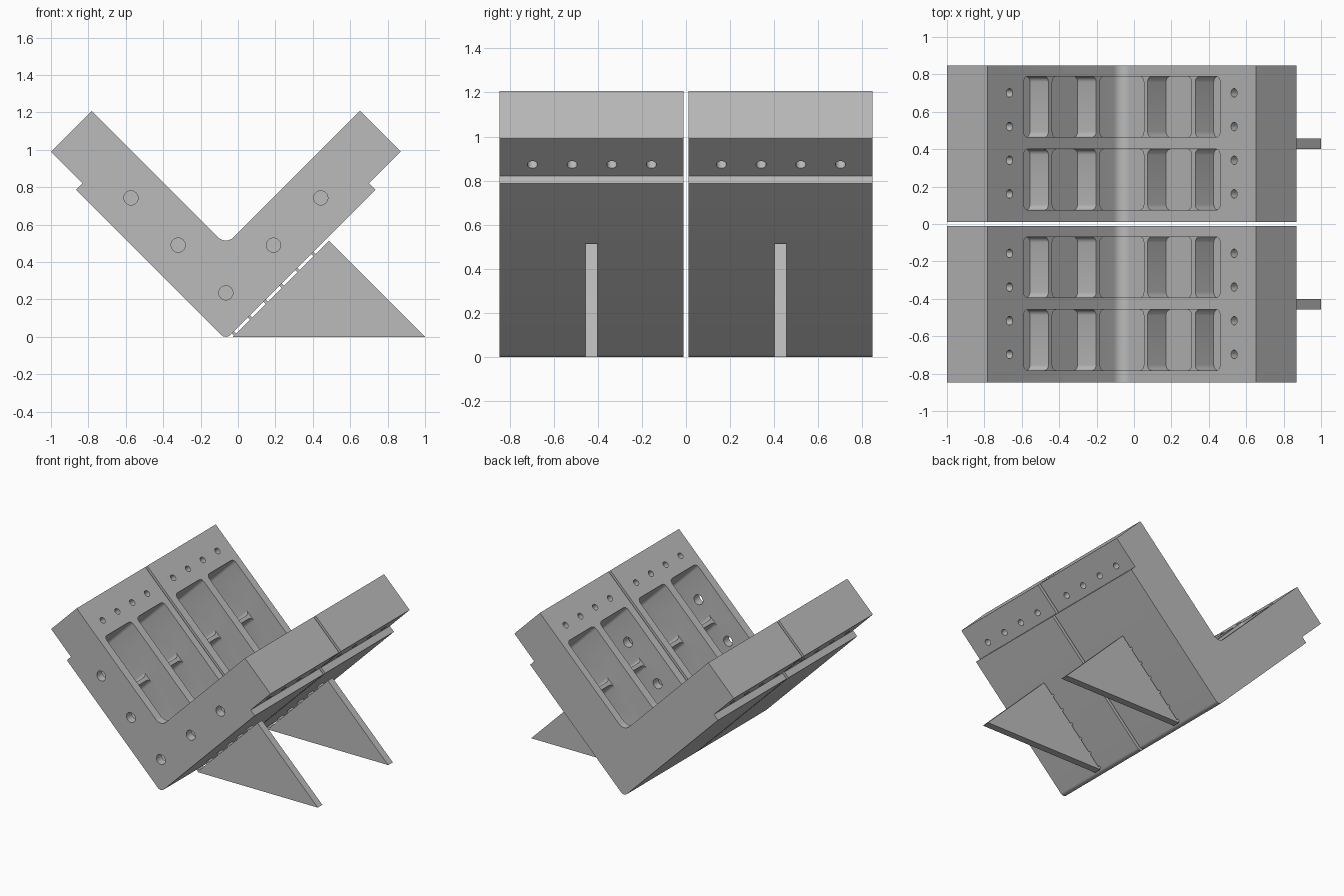
import bpy, bmesh, math
from mathutils import Vector, Matrix

if "Cube" in bpy.data.objects:
    bpy.data.objects.remove(bpy.data.objects["Cube"])

CX = -0.065          # x of the V's plane of symmetry
WIDTH = 0.836        # length of each block along y
STARTS = (-0.847, 0.011)

grey = bpy.data.materials.new("grey plastic")
grey.diffuse_color = (0.5, 0.5, 0.5, 1)
grey.use_nodes = True
grey.node_tree.nodes["Principled BSDF"].inputs["Base Color"].default_value = grey.diffuse_color


def arm(c, n, side=1):
    """Arm coordinates (c along the arm, n height above the outer skin) to x, z."""
    return (CX + side * (c - n) / 2, (c + n) / 2)


def arc(centre, r, a0, a1, steps=8):
    angles = [math.radians(a0 + (a1 - a0) * i / steps) for i in range(steps + 1)]
    return [(centre[0] + r * math.cos(a), centre[1] + r * math.sin(a)) for a in angles]


def finish(bm, name):
    bmesh.ops.recalc_face_normals(bm, faces=bm.faces)
    me = bpy.data.meshes.new(name)
    bm.to_mesh(me)
    bm.free()
    me.materials.append(grey)
    ob = bpy.data.objects.new(name, me)
    bpy.context.collection.objects.link(ob)
    return ob


def prism(name, pts, y0, y1, round_c=()):
    """Extrude an x-z profile along y; round the plan corners at the given c values."""
    bm = bmesh.new()
    face = bm.faces.new([bm.verts.new((x, y0, z)) for x, z in pts])
    ext = bmesh.ops.extrude_face_region(bm, geom=[face])
    moved = [g for g in ext["geom"] if isinstance(g, bmesh.types.BMVert)]
    bmesh.ops.translate(bm, verts=moved, vec=(0, y1 - y0, 0))
    bmesh.ops.recalc_face_normals(bm, faces=bm.faces)

    def at(e, c):
        same_y = abs(e.verts[0].co.y - e.verts[1].co.y) < 1e-5
        return same_y and all(abs(abs(v.co.x - CX) + v.co.z - c) < 1e-4 for v in e.verts)
    edges = [e for e in bm.edges if any(at(e, c) for c in round_c)]
    if edges:
        bmesh.ops.bevel(bm, geom=edges, offset=0.03, segments=4, profile=0.5, affect='EDGES')
    return finish(bm, name)


def rod(name, centre, direction, r, depth):
    bm = bmesh.new()
    m = Matrix.Translation(centre) @ Vector(direction).to_track_quat('Z', 'Y').to_matrix().to_4x4()
    bmesh.ops.create_cone(bm, cap_ends=True, segments=24, radius1=r, radius2=r, depth=depth, matrix=m)
    return finish(bm, name)


def cut(ob, cutters):
    for c in cutters:
        mod = ob.modifiers.new("cut", 'BOOLEAN')
        mod.operation, mod.solver, mod.object = 'DIFFERENCE', 'EXACT', c
    dg = bpy.context.evaluated_depsgraph_get()
    me = bpy.data.meshes.new_from_object(ob.evaluated_get(dg))
    ob.modifiers.clear()
    ob.data = me
    for c in cutters:
        bpy.data.objects.remove(c)


def smooth(ob):
    bpy.ops.object.select_all(action='DESELECT')
    ob.select_set(True)
    bpy.context.view_layer.objects.active = ob
    bpy.ops.object.shade_smooth_by_angle(angle=math.radians(30))


# V profile: rounded heel, stepped arm ends, rounded inner corner
SKIN, INNER, TOP, STEP, FLOOR, MID = -0.015, 0.49, 1.925, 1.587, 0.0375, 0.235
R2 = math.sqrt(2)
side_pts = [(STEP, SKIN), (STEP, 0.055), (TOP, 0.055), (TOP, INNER)]
profile = arc((CX, SKIN + 0.036 * R2), 0.036, 225, 315)
profile += [arm(c, n) for c, n in side_pts]
profile += arc((CX, INNER + 0.06 * R2), 0.06, 315, 225)
profile += [arm(c, n, -1) for c, n in reversed(side_pts)]

for label, y0 in zip(("front", "rear"), STARTS):
    block = prism(label + "_v_block", profile, y0, y0 + WIDTH)
    cutters = []
    # pockets: open channel above low ribs, separate cells between the ribs
    for p0, p1 in ((0.064, 0.389), (0.453, 0.778)):
        a, b = y0 + p0, y0 + p1
        channel = [(CX, MID), arm(1.3, MID), arm(1.3, 0.65), (CX, 0.65),
                   arm(1.3, 0.65, -1), arm(1.3, MID, -1)]
        cutters.append(prism("channel_cutter", channel, a, b))
        heel = arc((CX, FLOOR + 0.06 * R2), 0.06, 225, 315)
        heel += [arm(0.47, FLOOR), arm(0.47, 0.3), arm(0.47, 0.3, -1), arm(0.47, FLOOR, -1)]
        cutters.append(prism("heel_cutter", heel, a, b, (0.47,)))
        for s in (-1, 1):
            for c0, c1, top in ((0.51, 0.98, 0.3), (1.02, 1.54, 0.65)):
                cell = [arm(c0, FLOOR, s), arm(c1, FLOOR, s), arm(c1, top, s), arm(c0, top, s)]
                cutters.append(prism("cell_cutter", cell, a, b, (c0, c1)))
    # bolt holes through both arm ends
    for s in (-1, 1):
        x, z = arm(1.69, 0.27, s)
        for i in range(4):
            y = y0 + 0.15 + 0.18 * i
            cutters.append(rod("bolt_cutter", (x, y, z), (s, 0, -1), 0.023, 0.6))
    # round holes through the front wall only
    for c, s in ((MID, 1), (0.745, 1), (1.25, 1), (0.745, -1), (1.25, -1)):
        x, z = arm(c, MID, s)
        cutters.append(rod("wall_cutter", (x, y0 + 0.03, z), (0, 1, 0), 0.038, 0.12))
    cut(block, cutters)
    smooth(block)

    # triangular stand with small breakaway tabs under the right arm
    yc = y0 + WIDTH / 2
    prism(label + "_stand", [(-0.028, 0), (1, 0), (0.486, 0.514)], yc - 0.028, yc + 0.028)
    for i in range(6):
        x = -0.022 + 0.085 * i
        z = x + 0.028
        tab = [(x, z), (x + 0.012, z + 0.012), (x, z + 0.024), (x - 0.012, z + 0.012)]
        prism(f"{label}_tab_{i + 1}", tab, yc - 0.028, yc + 0.028)
